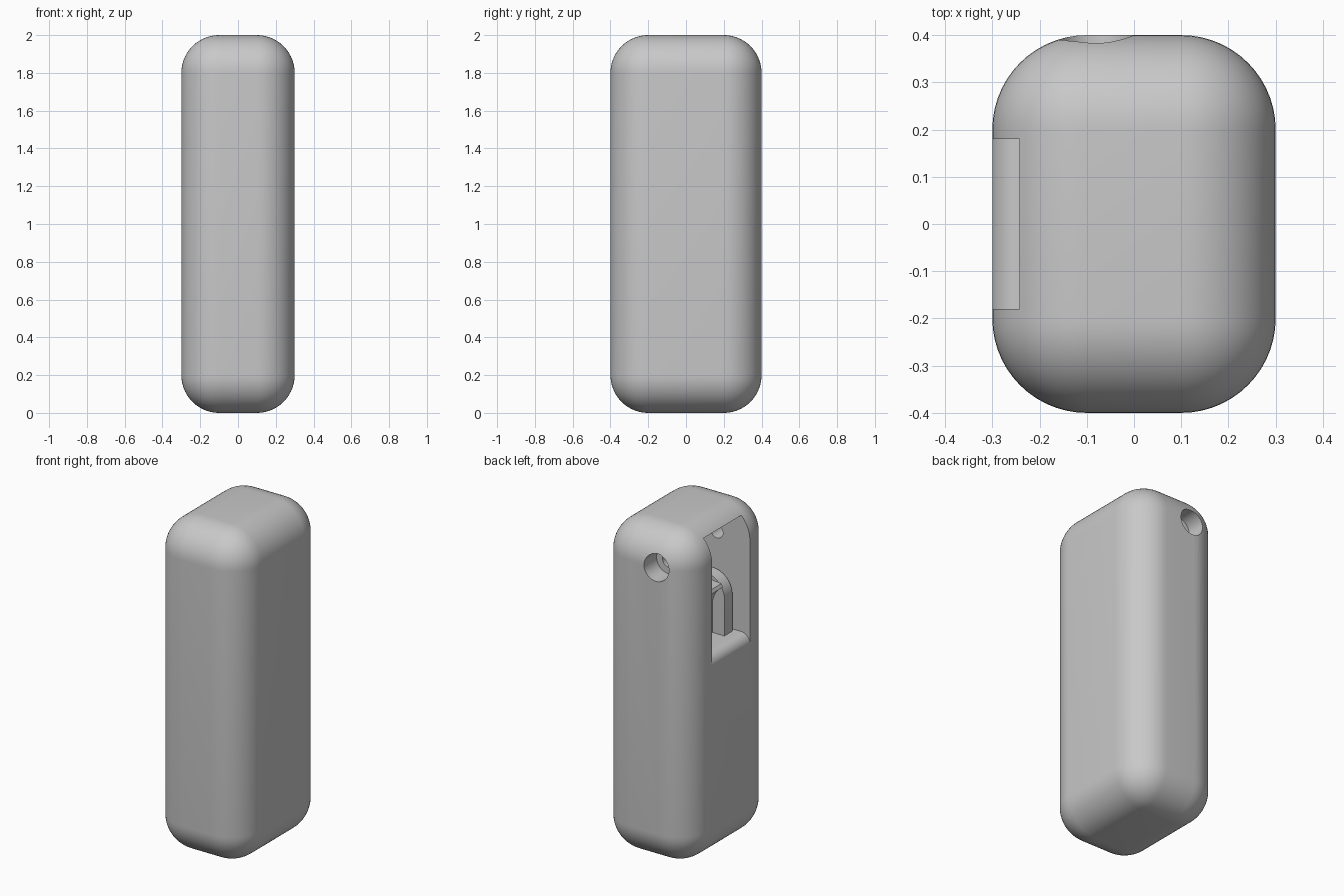
import bpy, bmesh, math
from mathutils import Matrix

default_cube = bpy.data.objects.get("Cube")
if default_cube:
    bpy.data.objects.remove(default_cube, do_unlink=True)

# Single neutral colour
grey = bpy.data.materials.new("neutral_grey")
grey.use_nodes = True
colour = (0.58, 0.58, 0.58, 1)
grey.diffuse_color = colour
for node in grey.node_tree.nodes:
    if node.type == 'BSDF_PRINCIPLED':
        node.inputs["Base Color"].default_value = colour


def make_object(name, bm):
    bmesh.ops.recalc_face_normals(bm, faces=bm.faces)
    mesh = bpy.data.meshes.new(name)
    bm.to_mesh(mesh)
    bm.free()
    mesh.materials.append(grey)
    obj = bpy.data.objects.new(name, mesh)
    bpy.context.collection.objects.link(obj)
    return obj


def arc(cx, cz, r, start, end, steps=12):
    angles = [math.radians(start + (end - start) * i / steps) for i in range(steps + 1)]
    return [(cx + r * math.cos(a), cz + r * math.sin(a)) for a in angles]


def prism(name, profile, y0, y1):
    """Extrude an x-z profile along y."""
    bm = bmesh.new()
    face = bm.faces.new([bm.verts.new((x, y0, z)) for x, z in profile])
    new = bmesh.ops.extrude_face_region(bm, geom=[face])["geom"]
    verts = [v for v in new if isinstance(v, bmesh.types.BMVert)]
    bmesh.ops.translate(bm, verts=verts, vec=(0, y1 - y0, 0))
    return make_object(name, bm)


def bore(name, r, y0, y1):
    return prism(name, arc(-0.08, 1.8, r, 0, 360, 48)[:-1], y0, y1)


def apply_all(obj):
    bpy.ops.object.select_all(action='DESELECT')
    obj.select_set(True)
    bpy.context.view_layer.objects.active = obj
    for mod in list(obj.modifiers):
        bpy.ops.object.modifier_apply(modifier=mod.name)


def smooth(obj):
    bpy.ops.object.select_all(action='DESELECT')
    obj.select_set(True)
    bpy.context.view_layer.objects.active = obj
    bpy.ops.object.shade_smooth_by_angle(angle=math.radians(25))


def cut(obj, cutter):
    mod = obj.modifiers.new("cut", 'BOOLEAN')
    mod.operation = 'DIFFERENCE'
    mod.solver = 'EXACT'
    mod.object = cutter
    cutter.hide_render = True
    apply_all(obj)
    bpy.data.objects.remove(cutter, do_unlink=True)


# Rounded body
bm = bmesh.new()
bmesh.ops.create_cube(bm, size=1, matrix=Matrix.Translation((0, 0, 1))
                      @ Matrix.Diagonal((0.6, 0.8, 2, 1)))
body = make_object("body", bm)
bevel = body.modifiers.new("round", 'BEVEL')
bevel.width = 0.2
bevel.segments = 14
apply_all(body)

# Side pocket with a rounded sill
pocket = [(-0.4, 1.18)] + arc(-0.241, 1.18, 0.06, 180, 90)
pocket += [(0.15, 1.24), (0.15, 1.94), (-0.4, 1.94)]
cut(body, prism("pocket_cutter", pocket, -0.18, 0.18))

# Stepped pin hole from the back, ending blind in the front wall
cut(body, bore("pin_head_cutter", 0.08, 0.28, 0.5))
cut(body, bore("pin_shaft_cutter", 0.04, -0.28, 0.3))
smooth(body)

# Two round-shouldered lugs standing in the pocket
lug = [(0.06, 1.23), (-0.2, 1.23)] + arc(-0.07, 1.46, 0.13, 180, 90) + [(0.06, 1.59)]
for side, y0, y1 in (("front", -0.156, -0.08), ("back", 0.08, 0.156)):
    smooth(prism(side + "_lug", lug, y0, y1))

# Hooked bridge between the lugs, hollowed under its lip
bridge = [(0.06, 1.23), (-0.12, 1.23)] + arc(-0.26, 1.41, 0.14, 0, 60)
bridge += [(-0.18, 1.55), (0.06, 1.57)]
smooth(prism("hook_bridge", bridge, -0.08, 0.08))
